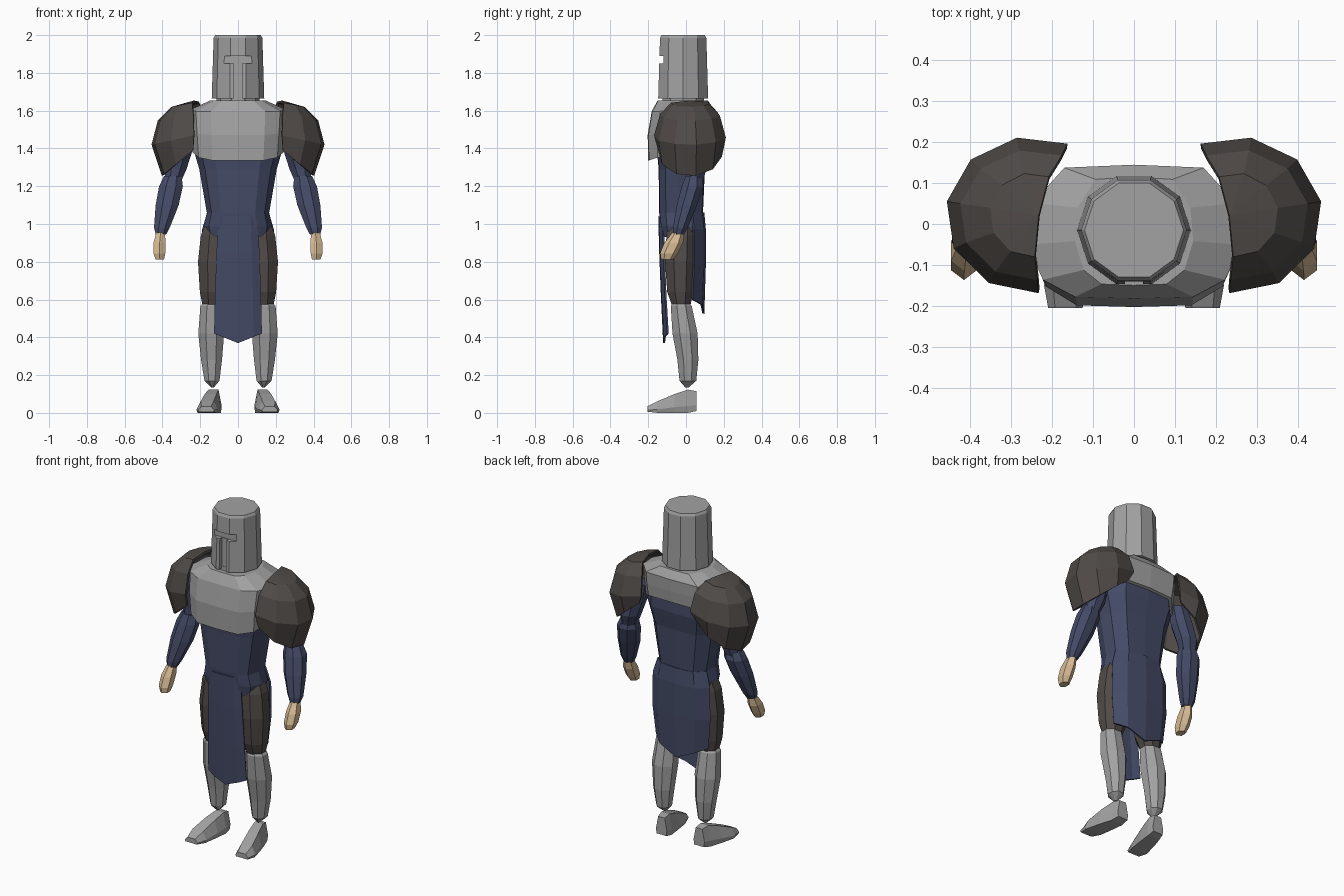
import bpy, bmesh, math
from math import sin, cos, radians, pi

if "Cube" in bpy.data.objects:
    bpy.data.objects.remove(bpy.data.objects["Cube"])


def material(name, rgb):
    m = bpy.data.materials.new(name)
    m.diffuse_color = (*rgb, 1)
    m.use_nodes = True
    m.node_tree.nodes["Principled BSDF"].inputs["Base Color"].default_value = m.diffuse_color
    return m


STEEL = material("steel grey", (0.36, 0.36, 0.36))
LEATHER = material("dark leather", (0.080, 0.070, 0.064))
CLOTH = material("navy cloth", (0.058, 0.070, 0.135))
SKIN = material("tan skin", (0.68, 0.50, 0.30))


def loft(name, rings, mat, closed=True, caps=True, mirror=False, thick=0.0, apex=None):
    """Skin a series of equal-length point rings (or open rows) into one object."""
    bm = bmesh.new()
    rows = [[bm.verts.new(p) for p in r] for r in rings]
    n = len(rows[0])
    for a, b in zip(rows, rows[1:]):
        for i in range(n if closed else n - 1):
            j = (i + 1) % n
            bm.faces.new((a[i], a[j], b[j], b[i]))
    if closed and caps:
        bm.faces.new(rows[0][::-1])
        bm.faces.new(rows[-1])
    if apex:
        tip = bm.verts.new(apex)
        for i in range(n - 1):
            bm.faces.new((rows[-1][i], rows[-1][i + 1], tip))
    bmesh.ops.recalc_face_normals(bm, faces=bm.faces)
    me = bpy.data.meshes.new(name)
    bm.to_mesh(me)
    bm.free()
    me.materials.append(mat)
    ob = bpy.data.objects.new(name, me)
    bpy.context.collection.objects.link(ob)
    if thick:
        s = ob.modifiers.new("thickness", "SOLIDIFY")
        s.thickness, s.offset = thick, 0
    if mirror:
        ob.modifiers.new("mirror", "MIRROR").use_mirror_merge = False
    return ob


def ellipse(x, y, z, rx, ry, sides, turn=0.0):
    return [(x + rx * cos(2 * pi * i / sides + turn),
             y + ry * sin(2 * pi * i / sides + turn), z) for i in range(sides)]


def limb(name, sections, mat, sides=8):
    rings = [ellipse(*s, sides, pi / sides) for s in sections]
    return loft(name, rings, mat, mirror=True)


# Chest-shaped cross-section, front centre to back centre
HALF = [(0, -1), (.55, -.98), (.85, -.75), (1, -.28), (.95, .35), (.65, .95), (0, 1)]


def body_ring(hx, front, back, zf, zb):
    pts = []
    for fx, fy in HALF + [(-x, y) for x, y in HALF[-2:0:-1]]:
        pts.append((fx * hx, fy * (front if fy < 0 else back),
                    zf + (zb - zf) * (fy + 1) / 2))
    return pts


# Helmet with T-shaped visor recess
helmet = loft("helmet", [ellipse(0, -.015, z, r, r, 10) for z, r in
              ((1.665, .139), (1.985, .129), (2.0, .121))], STEEL)


def cutter(name, hx, y1, z0, z1):
    ring = [(-hx, -.25), (hx, -.25), (hx, y1), (-hx, y1)]
    c = loft(name, [[(x, y, z) for x, y in ring] for z in (z0, z1)], STEEL)
    c.hide_render = True
    c.display_type = 'WIRE'
    b = helmet.modifiers.new(name, "BOOLEAN")
    b.operation, b.solver, b.object = 'DIFFERENCE', 'EXACT', c


cutter("visor_slit_cutter", .092, -.118, 1.85, 1.89)
cutter("visor_slot_cutter", .022, -.122, 1.60, 1.87)

# Neck and breastplate
loft("neck", [ellipse(0, -.015, z, .115, .115, 10) for z in (1.6, 1.68)], STEEL)
loft("breastplate", [body_ring(*r) for r in (
    (.245, .200, .135, 1.335, 1.47), (.255, .203, .142, 1.47, 1.54),
    (.262, .182, .145, 1.595, 1.61), (.145, .150, .115, 1.655, 1.655))], STEEL)

# Tunic body
loft("tunic", [body_ring(*r) for r in (
    (.17, .125, .09, .93, .93), (.182, .135, .098, .99, .99),
    (.165, .142, .09, 1.06, 1.06), (.205, .145, .10, 1.29, 1.29),
    (.237, .155, .122, 1.40, 1.40), (.225, .14, .12, 1.52, 1.52))], CLOTH)


def panel(name, rows, curl, drop):
    """Hanging cloth with edges curling round the body and a pointed hem."""
    cols = (-1, -.65, 0, .65, 1)
    rings = []
    for k, (z, hw, y) in enumerate(rows):
        hem = drop if k == len(rows) - 1 else 0
        rings.append([(u * hw, y + curl * u ** 4, z - hem * (1 - abs(u))) for u in cols])
    return loft(name, rings, CLOTH, closed=False, thick=.01)


panel("front_cloth", ((1.04, .10, -.142), (.85, .112, -.137), (.62, .12, -.128),
                      (.42, .125, -.116)), .02, .05)
panel("back_cloth", ((1.06, .16, .092), (.97, .187, .10), (.78, .19, .10),
                     (.60, .172, .092)), -.06, .075)

# Legs
limb("thigh", ((.11, -.02, 1.02, .06, .07), (.118, -.025, .94, .085, .085),
               (.125, -.03, .80, .094, .088), (.128, -.03, .64, .08, .075),
               (.135, -.025, .56, .055, .05)), LEATHER)
limb("shin", ((.138, -.03, .59, .045, .04), (.14, -.025, .565, .064, .06),
              (.142, -.005, .42, .074, .072), (.14, .01, .28, .06, .06),
              (.138, .01, .17, .043, .048), (.135, .005, .135, .008, .01)), STEEL)

# Boots, lofted heel to toe with the toes turned out
boot = []
for y, x, hw, z0, z1 in ((.055, .125, .036, .01, .115), (.01, .13, .044, 0, .123),
                         (-.06, .145, .052, 0, .10), (-.15, .163, .057, 0, .062),
                         (-.205, .168, .042, .006, .035)):
    h = z1 - z0
    boot.append([(x + sx * hw, y, z0 + f * h) for sx, f in
                 ((-.9, 0), (.9, 0), (1, .3), (.6, 1), (-.6, 1), (-1, .3))])
loft("boot", boot, STEEL, mirror=True)

# Arms and hands
limb("upper_arm", ((.285, .035, 1.48, .055, .055), (.305, .045, 1.38, .066, .062),
                   (.33, .055, 1.29, .062, .058), (.345, .045, 1.22, .045, .045)), CLOTH)
limb("forearm", ((.345, .04, 1.255, .05, .045), (.355, .035, 1.20, .068, .062),
                 (.375, .005, 1.10, .066, .058), (.403, -.03, .98, .045, .042),
                 (.408, -.04, .945, .03, .03)), CLOTH)
limb("hand", ((.41, -.04, .955, .026, .032), (.415, -.065, .90, .037, .05),
              (.416, -.09, .845, .036, .047), (.414, -.10, .812, .026, .032)), SKIN, 6)

# Shoulder guards: open shells wrapped round the outside of the shoulder
angles = [radians(-95 + 35 * i) for i in range(7)]
shell = [[(.25 + rx * cos(t), .022 + ry * sin(t), z + lift * (1 - cos(t)))
          for t in angles]
         for rx, ry, z, lift in ((.15, .165, 1.255, .125), (.205, .186, 1.42, .045),
                                 (.172, .155, 1.545, .03), (.10, .10, 1.615, .02))]
loft("shoulder_guard", shell, LEATHER, closed=False, mirror=True, thick=.012,
     apex=(.232, .02, 1.648))
